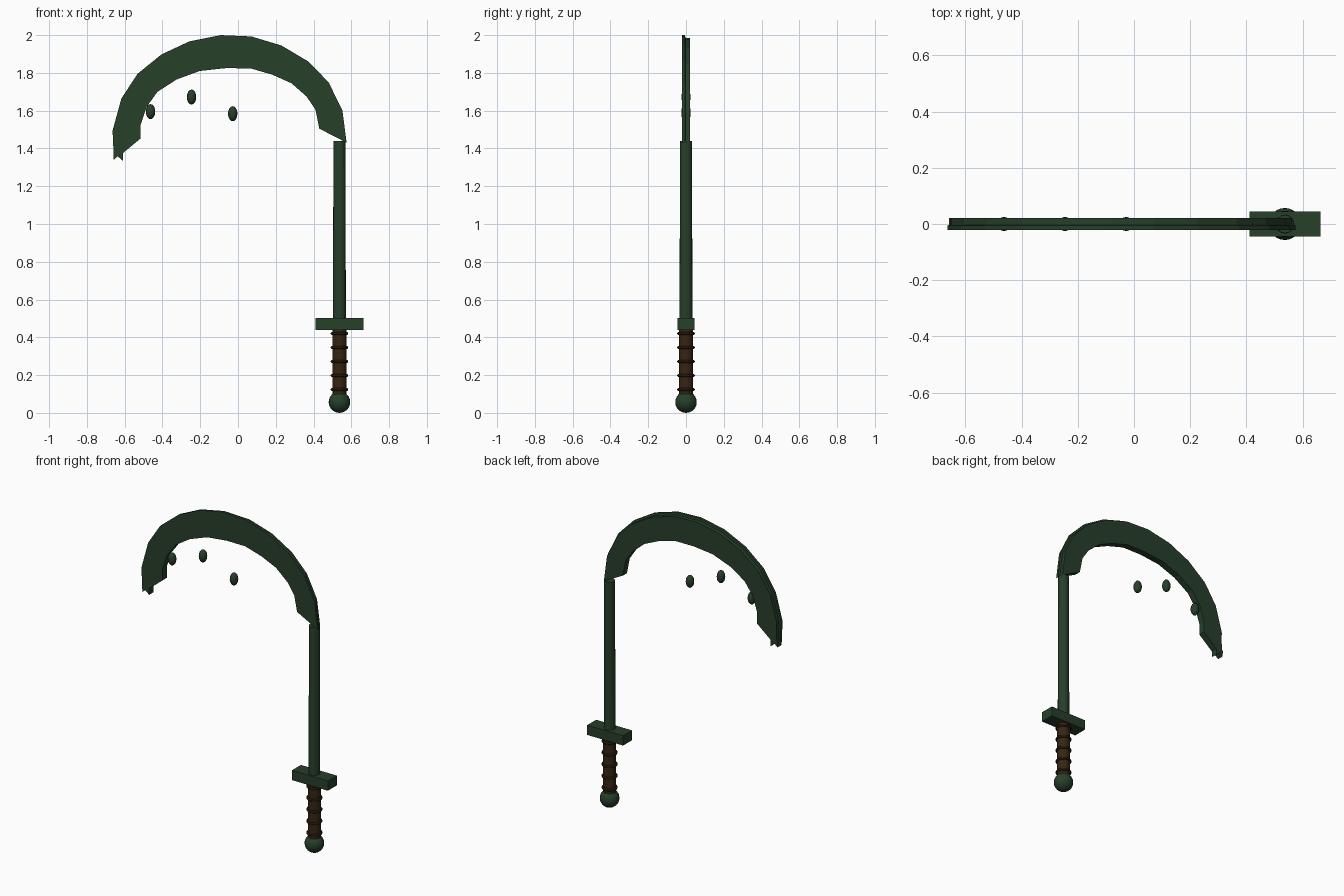
import bpy, bmesh, math
from mathutils import Matrix, Vector

if "Cube" in bpy.data.objects:
    bpy.data.objects.remove(bpy.data.objects["Cube"])


def mat(name, c):
    m = bpy.data.materials.new(name)
    m.diffuse_color = (*c, 1)
    m.use_nodes = True
    m.node_tree.nodes["Principled BSDF"].inputs["Base Color"].default_value = m.diffuse_color
    return m


GREEN = mat("dark green metal", (0.020, 0.050, 0.023))
BROWN = mat("brown leather", (0.037, 0.019, 0.006))
DARK = mat("dark leather wrap", (0.014, 0.008, 0.004))
HX = 0.537  # x of the handle axis


def finish(name, bm, material, smooth=False):
    bmesh.ops.recalc_face_normals(bm, faces=bm.faces)
    me = bpy.data.meshes.new(name)
    bm.to_mesh(me)
    bm.free()
    me.materials.append(material)
    for p in me.polygons:
        p.use_smooth = smooth
    ob = bpy.data.objects.new(name, me)
    bpy.context.collection.objects.link(ob)
    return ob


def ball(name, loc, radii, material, seg=24):
    bm = bmesh.new()
    bmesh.ops.create_uvsphere(bm, u_segments=seg, v_segments=seg // 2, radius=1,
                              matrix=Matrix.Translation(loc) @ Matrix.Diagonal((*radii, 1)))
    return finish(name, bm, material, True)


def rod(name, z0, z1, r0, r1, material, seg=16):
    bm = bmesh.new()
    bmesh.ops.create_cone(bm, cap_ends=True, segments=seg, radius1=r0, radius2=r1, depth=z1 - z0,
                          matrix=Matrix.Translation((HX, 0, (z0 + z1) / 2)))
    return finish(name, bm, material)


def ring(name, z, major, minor, material, n=24, k=8):
    bm = bmesh.new()
    rows = []
    for i in range(n):
        a = math.tau * i / n
        row = []
        for j in range(k):
            b = math.tau * j / k
            r = major + minor * math.cos(b)
            row.append(bm.verts.new((HX + r * math.cos(a), r * math.sin(a), z + minor * math.sin(b))))
        rows.append(row)
    for i in range(n):
        for j in range(k):
            p, q = rows[i], rows[(i + 1) % n]
            bm.faces.new((p[j], q[j], q[(j + 1) % k], p[(j + 1) % k]))
    return finish(name, bm, material, True)


# Handle: pommel, grip with wrap rings, crossguard, shaft
ball("pommel", (HX, 0, 0.057), (0.057,) * 3, GREEN)
rod("grip", 0.09, 0.45, 0.038, 0.038, BROWN)
for i in range(5):
    ring(f"grip_ring_{i + 1}", 0.124 + 0.074 * i, 0.039, 0.008, DARK)
bm = bmesh.new()
bmesh.ops.create_cube(bm, size=1, matrix=Matrix.Translation((HX, 0, 0.471)) @ Matrix.Diagonal((0.253, 0.09, 0.062, 1)))
finish("crossguard", bm, GREEN)
rod("shaft", 0.49, 1.44, 0.034, 0.032, GREEN)

# Hooked blade: outer and inner outline stations joined by a stepped section
OUTER = [(.575, 1.43), (.553, 1.60), (.48, 1.75), (.373, 1.86), (.23, 1.945), (.07, 1.993), (-.092, 2.0),
         (-.257, 1.967), (-.405, 1.898), (-.532, 1.795), (-.617, 1.665), (-.664, 1.495), (-.662, 1.44), (-.658, 1.373)]
INNER = [(.43, 1.505), (.41, 1.605), (.363, 1.675), (.283, 1.745), (.183, 1.79), (.066, 1.824), (-.066, 1.825),
         (-.203, 1.81), (-.325, 1.765), (-.426, 1.70), (-.484, 1.62), (-.515, 1.525), (-.515, 1.453), (-.61, 1.375)]
SECTION = [(1, -.021), (1, -.005), (.915, -.003), (.915, .021), (0, .021), (0, -.021)]
bm = bmesh.new()
rows = []
for o, i in zip(OUTER, INNER):
    o, i = Vector(o), Vector(i)
    row = []
    for t, y in SECTION:
        p = i.lerp(o, t)
        row.append(bm.verts.new((p.x, y, p.y)))
    rows.append(row)
for p, q in zip(rows, rows[1:]):
    for j in range(6):
        k = (j + 1) % 6
        bm.faces.new((p[j], q[j], q[k], p[k]))
bm.faces.new(rows[0])
bm.faces.new(rows[-1])
finish("hooked_blade", bm, GREEN)

# Notched end of the blade
bm = bmesh.new()
f = bm.faces.new([bm.verts.new((x, -.021, z)) for x, z in
                  [(-.659, 1.38), (-.658, 1.34), (-.637, 1.358), (-.61, 1.335), (-.61, 1.38)]])
ext = bmesh.ops.extrude_face_region(bm, geom=[f])["geom"]
bmesh.ops.translate(bm, vec=(0, .042, 0), verts=[v for v in ext if isinstance(v, bmesh.types.BMVert)])
finish("blade_notched_tip", bm, GREEN)

# Floating drops under the hook
for n, (x, z) in enumerate([(-.463, 1.595), (-.246, 1.672), (-.028, 1.584)]):
    ball(f"drop_{n + 1}", (x, 0, z), (.025, .025, .04), GREEN, 16)
